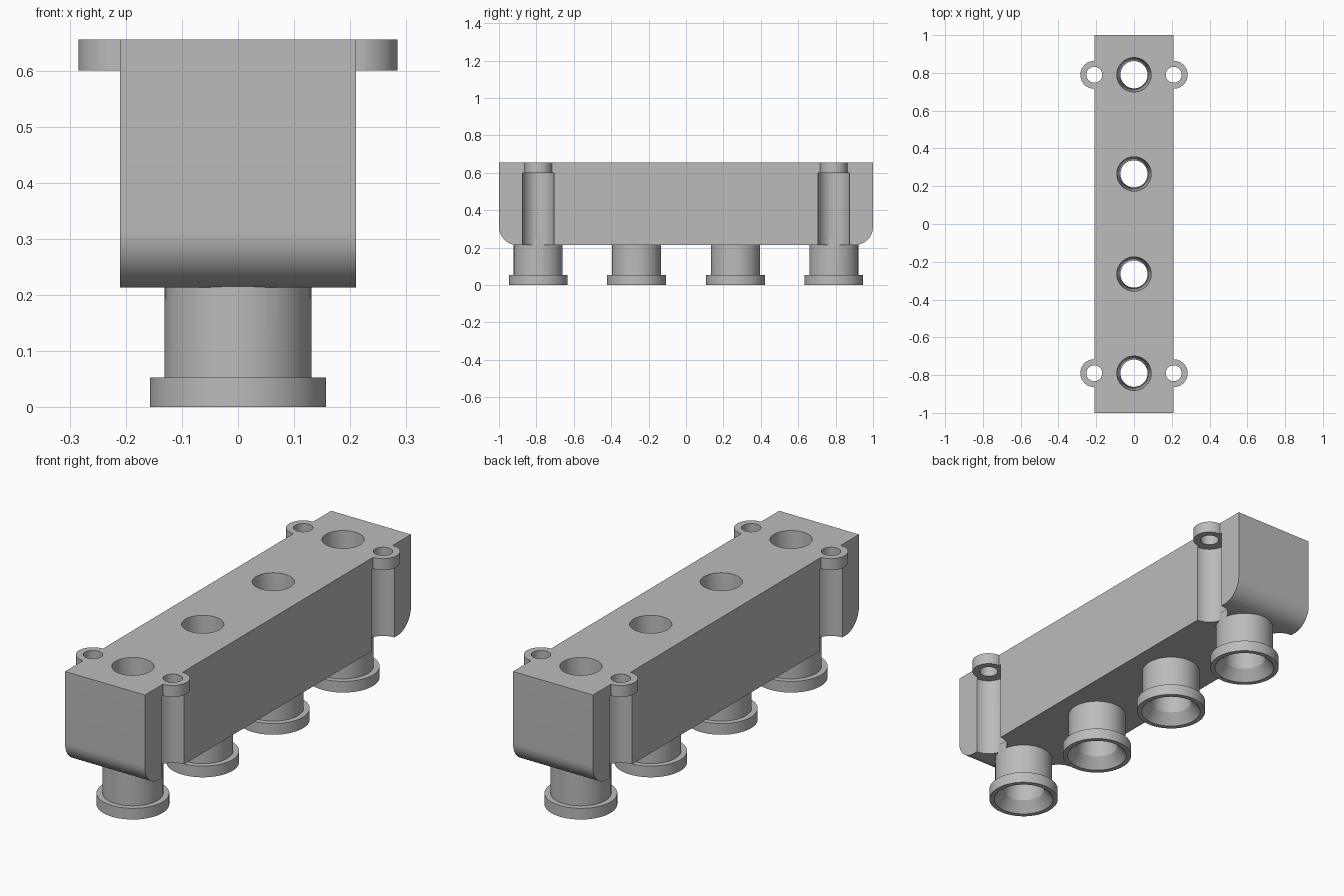
import bpy, bmesh, math

cube = bpy.data.objects.get("Cube")
if cube:
    bpy.data.objects.remove(cube, do_unlink=True)

HALF_W, HALF_L = 0.21, 1.0
BOTTOM, TOP, ROUND = 0.213, 0.655, 0.1
LUG_BASE = 0.6
PORT_Y = (-0.79, -0.265, 0.265, 0.79)
LUGS = [(sx * HALF_W, sy * 0.79) for sx in (-1, 1) for sy in (-1, 1)]

grey = bpy.data.materials.new("light grey plastic")
grey.use_nodes = True
grey.diffuse_color = (0.5, 0.5, 0.5, 1)
grey.node_tree.nodes["Principled BSDF"].inputs["Base Color"].default_value = grey.diffuse_color


def make_object(name, bm):
    bmesh.ops.recalc_face_normals(bm, faces=bm.faces)
    mesh = bpy.data.meshes.new(name)
    bm.to_mesh(mesh)
    bm.free()
    mesh.materials.append(grey)
    obj = bpy.data.objects.new(name, mesh)
    bpy.context.collection.objects.link(obj)
    return obj


def turned(name, x, y, profile, sides=64):
    """Solid of revolution from (radius, height) pairs, capped at both ends."""
    bm = bmesh.new()
    rings = []
    for r, z in profile:
        angles = [math.tau * i / sides for i in range(sides)]
        rings.append([bm.verts.new((x + r * math.cos(a), y + r * math.sin(a), z)) for a in angles])
    for low, high in zip(rings, rings[1:]):
        for i in range(sides):
            j = (i + 1) % sides
            bm.faces.new((low[i], low[j], high[j], high[i]))
    bm.faces.new(rings[0])
    bm.faces.new(rings[-1])
    return make_object(name, bm)


def combine(target, tool, operation):
    """Apply a boolean and discard its tool."""
    mod = target.modifiers.new(tool.name, "BOOLEAN")
    mod.operation, mod.object, mod.solver = operation, tool, "EXACT"
    bpy.context.view_layer.objects.active = target
    bpy.ops.object.modifier_apply(modifier=mod.name)
    bpy.data.objects.remove(tool, do_unlink=True)


# Long block with rounded lower ends
outline = [(HALF_L, TOP), (-HALF_L, TOP)]
for side in (-1, 1):
    arc = []
    for i in range(17):
        a = math.pi / 2 * i / 16
        arc.append((side * (HALF_L - ROUND + ROUND * math.cos(a)),
                    BOTTOM + ROUND - ROUND * math.sin(a)))
    outline += arc if side < 0 else arc[::-1]
bm = bmesh.new()
face = bm.faces.new([bm.verts.new((-HALF_W, y, z)) for y, z in outline])
extruded = bmesh.ops.extrude_face_region(bm, geom=[face])["geom"]
bmesh.ops.translate(bm, vec=(2 * HALF_W, 0, 0),
                    verts=[v for v in extruded if isinstance(v, bmesh.types.BMVert)])
body = make_object("manifold_body", bm)

# Screw clearance grooves, mounting lugs and screw holes
for x, y in LUGS:
    combine(body, turned("groove_cutter", x, y, [(0.085, 0.1), (0.085, LUG_BASE)]), "DIFFERENCE")
    combine(body, turned("mounting_lug", x, y, [(0.074, LUG_BASE), (0.074, TOP)]), "UNION")
    combine(body, turned("screw_hole_cutter", x, y, [(0.042, 0.5), (0.042, 0.7)]), "DIFFERENCE")

# Flanged outlets with tapered bores through the block
for y in PORT_Y:
    outlet = [(0.157, 0), (0.157, 0.053), (0.131, 0.053), (0.131, 0.25)]
    combine(body, turned("outlet", 0, y, outlet), "UNION")
    bore = [(0.143, -0.01), (0.135, 0), (0.095, 0.05), (0.072, 0.25), (0.091, TOP), (0.092, 0.68)]
    combine(body, turned("bore_cutter", 0, y, bore), "DIFFERENCE")

bpy.ops.object.select_all(action="DESELECT")
body.select_set(True)
bpy.context.view_layer.objects.active = body
bpy.ops.object.shade_smooth_by_angle(angle=math.radians(25))
